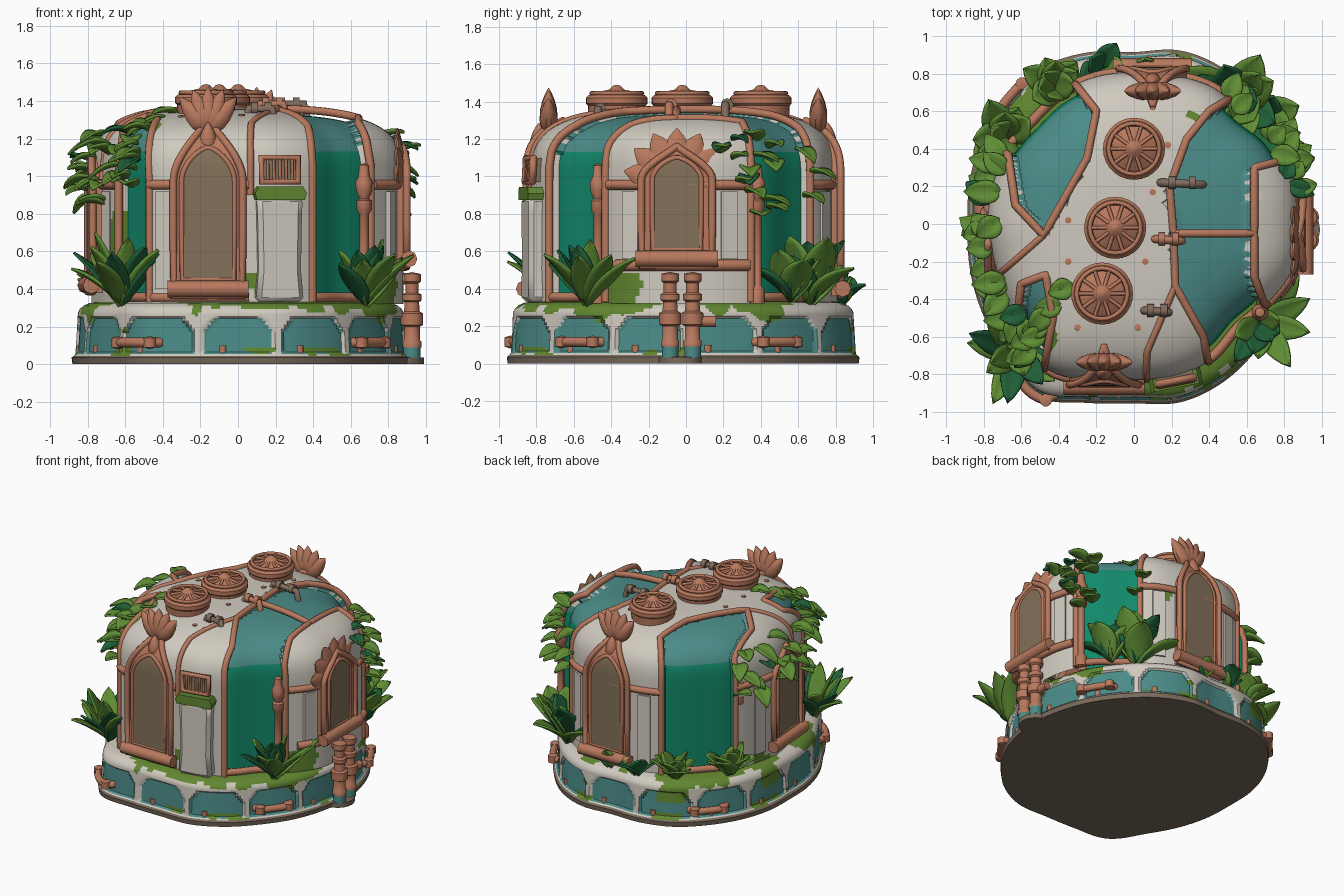
import bpy, bmesh, math, random
from mathutils import Vector, noise

if "Cube" in bpy.data.objects:
    bpy.data.objects.remove(bpy.data.objects["Cube"])
random.seed(4)
PI = math.pi
rad = math.radians

def mat(name, r, g, b):
    m = bpy.data.materials.new(name)
    m.diffuse_color = (r, g, b, 1)
    m.use_nodes = True
    m.node_tree.nodes["Principled BSDF"].inputs["Base Color"].default_value = m.diffuse_color
    return m
WHITE = mat("plaster white", .63, .59, .52)
TERRA = mat("terracotta", .48, .19, .11)
TEAL = mat("teal panel", .07, .26, .245)
GLASS = mat("green glass", .006, .25, .145)
MOSS = mat("moss green", .12, .24, .03)
LEAF = mat("leaf green", .115, .27, .035)
DARK = mat("dark leaf", .015, .12, .04)
STONE = mat("stone brown", .23, .165, .10)
EARTH = mat("earth brown", .19, .145, .105)
METAL = mat("dull metal", .22, .15, .11)

# footprints: radius every 15 degrees starting at -180
BASE = [.88, .90, .93, .97, 1.05, .98, .95, .975, .96, .93, .92, .91, .91, .91, .92, .93, .95, .95, .91, .94, .96, .94, .92, .90]
BODY = [.78, .77, .79, .83, .90, .86, .83, .84, .83, .79, .83, .88, .88, .89, .88, .83, .84, .82, .81, .81, .80, .78, .79, .78]
ZS, H, N = .98, .38, 3.2

def radius(tab, th):
    f = ((th + PI) / (2 * PI) * 24) % 24
    i = int(f); t = f - i
    a, b, c, d = (tab[(i + k) % 24] for k in (-1, 0, 1, 2))
    return b + .5 * t * (c - a + t * (2*a - 5*b + 4*c - d + t * (3*(b - c) + d - a)))

def shrink(z):
    f = min(1, max(0, (z - ZS) / H))
    return (1 - f ** N) ** (1 / N)

def body_pt(th, z, off=0):
    r = radius(BODY, th) * shrink(z) + off
    return Vector((r * math.cos(th), r * math.sin(th), z))

def roof_pt(x, y):
    th = math.atan2(y, x)
    R = radius(BODY, th)
    q = min(1, math.hypot(x, y) / R)
    return Vector((q * R * math.cos(th), q * R * math.sin(th), ZS + H * (1 - q ** N) ** (1 / N)))

def finish(name, bm, mats):
    bmesh.ops.remove_doubles(bm, verts=bm.verts, dist=.0002)
    bmesh.ops.recalc_face_normals(bm, faces=bm.faces)
    me = bpy.data.meshes.new(name)
    bm.to_mesh(me); bm.free()
    for m in mats: me.materials.append(m)
    ob = bpy.data.objects.new(name, me)
    bpy.context.collection.objects.link(ob)
    return ob

def skin(bm, rings, closed=True):
    rows = [[bm.verts.new(p) for p in r] for r in rings]
    n = len(rows[0])
    for a, b in zip(rows, rows[1:]):
        for i in range(n if closed else n - 1):
            bm.faces.new((a[i], a[(i + 1) % n], b[(i + 1) % n], b[i]))
    return rows

def tube(name, pts, r, m, cyclic=False):
    cu = bpy.data.curves.new(name, 'CURVE')
    cu.dimensions = '3D'
    cu.bevel_depth, cu.bevel_resolution, cu.use_fill_caps = r, 2, True
    sp = cu.splines.new('POLY')
    sp.points.add(len(pts) - 1)
    for p, c in zip(sp.points, pts): p.co = (*c, 1)
    sp.use_cyclic_u = cyclic
    cu.materials.append(m)
    bpy.context.collection.objects.link(bpy.data.objects.new(name, cu))

def lathe(name, x, y, prof, m, segs=20):
    bm = bmesh.new()
    skin(bm, [[(x + r * math.cos(2*PI*i/segs), y + r * math.sin(2*PI*i/segs), z) for i in range(segs)] for r, z in prof])
    return finish(name, bm, [m])

def frame(th, ph):
    o = body_pt(th, 0)
    n, u, R = Vector((math.cos(ph), math.sin(ph), 0)), Vector((-math.sin(ph), math.cos(ph), 0)), radius(BODY, th)
    return lambda a, z, d: o + u * a + n * (d - R * (1 - shrink(z))) + Vector((0, 0, z))

def plate(name, fr, rows, d0, d1, m, cu=0):
    """upright slab that follows the wall curve; rows are (height, half width)"""
    bm = bmesh.new()
    rs = skin(bm, [[fr(cu - w, z, d0), fr(cu - w, z, d1), fr(cu + w, z, d1), fr(cu + w, z, d0)] for z, w in rows])
    bm.faces.new(rs[0]); bm.faces.new(rs[-1])
    return finish(name, bm, [m])

def petals(name, fr, z, d, L, W, angles, thick=.05):
    bm = bmesh.new()
    ex, ez, ey = fr(1, .5, 0) - fr(0, .5, 0), Vector((0, 0, 1)), fr(0, .5, 1) - fr(0, .5, 0)
    o = fr(0, .5, d); o.z = z
    for a in angles:
        a = rad(a)
        for v in bmesh.ops.create_uvsphere(bm, u_segments=10, v_segments=8, radius=1)['verts']:
            k = 1.2 * max(0, (1 - v.co.z) / 2) ** .4
            s, t = v.co.x * W * k, (v.co.z + 1) * L / 2
            v.co = o + ex * (s*math.cos(a) + t*math.sin(a)) + ez * (t*math.cos(a) - s*math.sin(a)) + ey * v.co.y * thick * k
    return finish(name, bm, [TERRA])

# glass bays: open plan chains, ends run outward and down the wall
BAYS = [[(.39, -.72), (.37, -.6), (.22, -.33), (.21, -.05), (.64, -.05), (.64, -.28), (.69, -.42)],
        [(.8, .34), (.64, .3), (.64, -.05), (.21, -.05), (.19, .2), (.28, .45), (.4, .6), (.5, .66)],
        [(-.31, .74), (-.2, .6), (-.25, .35), (-.48, -.06), (-.63, .1), (-.67, .37)],
        [(-.62, -.49), (-.6, -.32), (-.47, -.27), (-.43, -.5), (-.48, -.78)]]
POLYS = [c + [(c[-1][0]*1.6, c[-1][1]*1.6), (c[0][0]*1.6, c[0][1]*1.6)] for c in BAYS]

def in_bay(x, y):
    for p in POLYS:
        hit = False
        for (ax, ay), (bx, by) in zip(p, p[1:] + p[:1]):
            if (ay > y) != (by > y) and x < ax + (y - ay) / (by - ay) * (bx - ax): hit = not hit
        if hit: return True
    return False

# plinth with recessed teal panels and moss
SEG = 360
def in_panel(th, z):
    u = abs(((th / (2*PI) * 14) % 1) - .5)
    return .055 < z < .245 - max(0, u - .3) * .5 and u < .44
prof = [(0, 0), (.035, .005), (.045, -.01)] + [(.055 + .011*i, -.015 - .0007*i) for i in range(21)] + [(.295, -.04), (.312, -.06), (.325, -.09)]
rings = []
for z, off in prof:
    ring = []
    for i in range(SEG):
        th = 2 * PI * i / SEG
        r = radius(BASE, th) + off - (.014 if in_panel(th, z) else 0)
        ring.append((r * math.cos(th), r * math.sin(th), z))
    rings.append(ring)
for k in (.35, .7, 1):
    ring = []
    for i in range(SEG):
        th = 2 * PI * i / SEG
        r = (radius(BASE, th) - .09) * (1 - k) + (radius(BODY, th) - .1) * k
        ring.append((r * math.cos(th), r * math.sin(th), .328 + .012 * k))
    rings.append(ring)
bm = bmesh.new()
rows = skin(bm, rings)
bm.faces.new(rows[0])
for f in bm.faces:
    c = f.calc_center_median()
    nz = noise.noise(Vector((c.x, c.y, c.z * 1.2)) * 3.5) + .35 * noise.noise(Vector((c.x, c.y, c.z * .5)) * 11)
    if c.z < .045: f.material_index = 3
    elif c.z > .31 and nz > -.1 or c.z > .16 and nz + (c.z - .3) * 2.5 > .14 or c.z < .09 and nz > .28: f.material_index = 2
    elif in_panel(math.atan2(c.y, c.x), c.z): f.material_index = 1
finish("plinth", bm, [WHITE, TEAL, MOSS, EARTH])

# main body, glass bays sunk in
S2 = 240
levels = [(.32 + .66 * i / 16, 1) for i in range(16)]
for i in range(36):
    a = PI / 2 * i / 36
    levels.append((ZS + H * math.sin(a) ** (2 / N), math.cos(a) ** (2 / N)))
rings = [[(q * radius(BODY, t) * math.cos(t), q * radius(BODY, t) * math.sin(t), z) for t in (2 * PI * i / S2 for i in range(S2))]
         for z, q in levels + [(ZS + H, .001)]]
bm = bmesh.new()
skin(bm, rings)
for f in bm.faces:
    c = f.calc_center_median()
    if in_bay(c.x, c.y): f.material_index = 1 if c.z < 1.14 else 2
    elif noise.noise(c * 3.3) > .45 and c.z < 1.3: f.material_index = 3
for v in bm.verts:
    if in_bay(v.co.x, v.co.y):
        v.co = (v.co.x * .93, v.co.y * .93, v.co.z - .03 * max(0, (v.co.z - ZS) / H))
finish("building_shell", bm, [WHITE, GLASS, TEAL, MOSS])

# terracotta seams around the bays and over the roof
def drape(chain, n=10):
    out = []
    for (ax, ay), (bx, by) in zip(chain, chain[1:]):
        out += [roof_pt(ax + (bx - ax) * i / n, ay + (by - ay) * i / n) for i in range(n)]
    return out + [roof_pt(*chain[-1])]
def down(p, z0=.33):
    th, q0 = math.atan2(p[1], p[0]), roof_pt(*p).z
    return [body_pt(th, z0 + (q0 - z0) * i / 10) for i in range(10)]
for i, c in enumerate(BAYS):
    tube(f"bay_trim_{i}", down(c[0]) + drape(c) + down(c[-1])[::-1], .022, TERRA)
tube("roof_seam_left", drape([(-.48, -.06), (-.73, -.28)]), .018, TERRA)
tube("bay_rib_front", down((.065, -.8), .9) + drape([(.065, -.8), (.07, -.68), (.22, -.33)]), .018, TERRA)

def arc(name, a, b, z, r, off=0.):
    tube(name, [body_pt(rad(a + (b - a) * i / 40), z, off) for i in range(41)], r, TERRA)
for n, a, b in (("front", -122, -86), ("right", -30, 23), ("back", 53, 112), ("left", 151, 217)):
    arc(n + "_band", a, b, .955, .026)
for n, a, b in (("front_right", -61, -32), ("back_right", 23, 53), ("back_left", 112, 151), ("front_left", -142, -86)):
    arc(n + "_foot", a, b, .355, .026, -.01)
arc("right_sill", -26, 22, .525, .03, .01)

# arched doors and windows
def opening(name, th, ph, w, z0, spring, top, spire, sw):
    fr = frame(rad(th), rad(ph))
    def rows(w0, a, s, t, p, n=12):
        return [(a, w0), ((a + s) / 2, w0)] + [(s + (t - s) * i / n, w0 * max(.02, math.cos(PI / 2 * i / n)) ** p) for i in range(n + 1)]
    outer, inner = rows(w, z0, spring, spire, 1.1), rows(sw, z0 + .09, spring, top, .6)
    plate(name + "_frame", fr, outer, -.1, .02, TERRA)
    plate(name + "_panel", fr, inner, -.05, .027, STONE)
    for nm, rw, r in (("_inner_trim", inner, .014), ("_outer_trim", outer, .02)):
        tube(name + nm, [fr(-k, z, .02) for z, k in rw] + [fr(k, z, .02) for z, k in rw[::-1]], r, TERRA, True)
    tube(name + "_sill", [fr(-w - .03, z0 + .04, .03), fr(w + .03, z0 + .04, .03)], .045, TERRA)
    return fr
ff = opening("front_door", -100.8, -90, .185, .36, .97, 1.15, 1.3, .14)
fb = opening("back_door", 83, 90, .18, .36, .97, 1.15, 1.3, .135)
fr_r = opening("right_window", -3.2, 0, .19, .52, .98, 1.1, 1.16, .13)
opening("left_window", 188, 184, .18, .38, .92, 1.05, 1.12, .13)
petals("right_window_crest", fr_r, .97, -.03, .29, .1, (-78, -52, -26, 0, 26, 52, 78), .04)
for n, f in (("front", ff), ("back", fb)):
    petals(n + "_crest", f, 1.24, -.1, .235, .06, (-40, -20, 0, 20, 40))
    petals(n + "_spire", f, 1.12, -.05, .17, .05, (0,))
# slim pilasters beside the openings
for k, (t, z0) in enumerate(((-116, .4), (-20, .56), (15, .56), (62, .4), (104, .4), (166, .4), (208, .4))):
    plate(f"pilaster_{k}", frame(rad(t), rad(t)), [(z0, .045), (.92, .045)], -.06, .012, WHITE)

# front right buttress, mossy ledge and grille
fg = frame(rad(-75), rad(-79))
b = plate("buttress", fg, [(.33, .13), (.5, .115), (.8, .12), (.89, .125)], -.15, .05, WHITE)
b.modifiers.new("round", 'BEVEL').width = .025
plate("buttress_moss", fg, [(.875, .13), (.91, .14), (.945, .12)], -.1, .06, MOSS)
plate("grille_back", fg, [(.97, .1), (1.1, .1)], -.1, .03, STONE)
tube("grille_frame", [fg(a, z, .03) for a, z in ((-.1, .97), (.1, .97), (.1, 1.1), (-.1, 1.1))], .02, TERRA, True)
for i in range(5):
    a = -.066 + .033 * i
    tube(f"grille_bar_{i}", [fg(a, .97, .035), fg(a, 1.1, .035)], .008, TERRA)

# roof vents and studs
for k, (x, y) in enumerate(((0, .4), (-.1, -.02), (-.17, -.37))):
    lathe(f"vent_{k}", x, y, [(.15, 1.3), (.155, 1.38), (.165, 1.39), (.165, 1.42), (.15, 1.435), (.125, 1.435), (.12, 1.415), (.08, 1.44), (.05, 1.455), (.02, 1.485), (0, 1.49)], TERRA, 28)
    for i in range(10):
        a = 2 * PI * i / 10
        tube(f"vent_{k}_rib_{i}", [(x + r * math.cos(a), y + r * math.sin(a), z) for r, z in ((.04, 1.455), (.09, 1.445), (.14, 1.44))], .01, TERRA)
    tube(f"vent_{k}_ring", [(x + .135 * math.cos(i * PI / 12), y + .135 * math.sin(i * PI / 12), 1.445) for i in range(24)], .012, TERRA, True)
for k, (x, y) in enumerate(((.1, .62), (.18, .42), (-.35, .02), (.1, .17), (-.35, -.2), (.06, -.2), (.02, -.55), (-.3, -.55))):
    p = roof_pt(x, y)
    lathe(f"roof_stud_{k}", x, y, [(.018, p.z - .02), (.018, p.z + .005), (0, p.z + .008)], TERRA, 8)

# roof pipes with collars
for k, (x0, x1, y) in enumerate(((.13, .37, .22), (.1, .26, -.08), (.04, .2, -.46))):
    z = 1.385 if k < 2 else 1.36
    m = TERRA if k == 1 else METAL
    tube(f"roof_pipe_{k}", [(x0, y, z - .06), (x0 + .02, y, z), (x1 - .02, y - .01, z), (x1, y - .01, z - .09)], .022, m)
    for j, t in enumerate((.3, .75)):
        x = x0 + (x1 - x0) * t
        tube(f"roof_pipe_{k}_collar_{j}", [(x - .018, y, z), (x + .018, y, z)], .034, m)

# posts at the bay edges
for k, (x, y) in enumerate(((.67, -.47), (.8, .38), (-.68, .33))):
    lathe(f"bay_post_{k}", x, y, [(.04, .32), (.04, .4), (.024, .42), (.024, .8), (.04, .82), (.04, .87), (.025, .88), (.042, .92), (.045, .97), (.03, 1), (.025, 1.06), (0, 1.07)], TERRA, 14)

# twin service pipes on the right and their footing
lathe("pipe_footing", .87, -.03, [(0, 0), (.12, 0), (.12, .035), (0, .04)], EARTH)
for k, y in enumerate((-.085, .035)):
    lathe(f"service_pipe_foot_{k}", .925, y, [(.045, .03), (.045, .1), (0, .1)], TEAL, 14)
    lathe(f"service_pipe_{k}", .925, y, [(.05, .09), (.05, .12), (.042, .13), (.042, .2), (.06, .21), (.06, .27), (.042, .28), (.038, .33), (.052, .34), (.052, .37), (.035, .38), (.035, .43), (.048, .44), (.048, .48), (0, .49)], TERRA, 14)
    tube(f"service_pipe_elbow_{k}", [(.925, y, .45), (.84, y, .46)], .03, TERRA)
tube("service_stub", [(.925, .04, .225), (.925, .16, .225)], .03, TERRA)

# plinth handles and small vent blocks
for k, t in enumerate((-123, -39, 33, 135)):
    pts = []
    for i in range(9):
        th = rad(t - 8.5 + 17 * i / 8)
        r = radius(BASE, th) + (.005 if 0 < i < 8 else -.04)
        pts.append((r * math.cos(th), r * math.sin(th), .115))
    tube(f"plinth_handle_{k}", pts, .026, TERRA)
    for j in (1, 7):
        lathe(f"plinth_handle_{k}_knob_{j}", pts[j][0], pts[j][1], [(0, .08), (.034, .09), (.034, .14), (0, .15)], TERRA, 10)
for k in range(14):
    th = 2 * PI * (k + .3) / 14
    r = radius(BASE, th) - .042
    tube(f"plinth_block_{k}", [(r * math.cos(th), r * math.sin(th), .06), (r * math.cos(th), r * math.sin(th), .1)], .022, TERRA)

# foliage
def leaf(bm, o, az, el, L, W, droop, mi):
    out, side = Vector((math.cos(az), math.sin(az), 0)), Vector((-math.sin(az), math.cos(az), 0))
    rings = []
    for i in range(8):
        s = i / 7
        w = W / 2 * math.sin(PI * min(1, .04 + .96 * s ** .85)) ** .8 + .001
        c = Vector(o) + out * L * s * math.cos(el) + Vector((0, 0, L * (s * math.sin(el) - droop * s * s)))
        rings.append([c + side * w * k + Vector((0, 0, .35 * w * abs(k))) for k in (-1, -.5, 0, .5, 1)])
    n0 = len(bm.faces)
    skin(bm, rings, False)
    bm.faces.ensure_lookup_table()
    for f in bm.faces[n0:]: f.material_index = mi

def plant(name, spots, dark):
    bm = bmesh.new()
    for s in spots: leaf(bm, *s, 1 if random.random() < dark else 0)
    finish(name, bm, [LEAF, DARK]).modifiers.new("thickness", 'SOLIDIFY').thickness = .014

U = random.uniform
for k, (x, y, z, n, L, W) in enumerate(((-.62, -.68, .31, 12, .42, .13), (.68, -.53, .31, 12, .4, .13), (.54, .66, .31, 12, .42, .2), (.68, .56, .33, 6, .32, .18),
                                        (-.69, .46, .31, 10, .28, .17), (-.42, .73, .31, 10, .24, .15), (.06, .84, .32, 3, .17, .11), (-.17, .84, .32, 4, .18, .13))):
    a0 = math.atan2(y, x)
    plant(f"rosette_{k}", [((x, y, z), a0 + rad(-115 + 230 * i / (n - 1)) + U(-.15, .15), rad(U(40, 76)), L * U(.85, 1.1), W, U(.02, .2)) for i in range(n)], .3)
for k, (a, b, z0, z1, n, L) in enumerate(((165, 208, .85, 1.22, 16, .2), (150, 160, .9, 1.2, 5, .18), (-143, -128, .95, 1.34, 18, .18),
                                          (20, 33, .8, 1.2, 11, .18), (12, 18, 1.1, 1.2, 4, .15), (48, 56, .9, 1.15, 3, .18))):
    spots = []
    for i in range(n):
        th = rad(U(a, b))
        spots.append((body_pt(th, z0 + (z1 - z0) * i / max(1, n - 1), -.01), th + U(-.8, .8), rad(U(-5, 35)), L * U(.75, 1.05), L * .6, U(.2, .6)))
    plant(f"hanging_leaves_{k}", spots, .1)

# smooth shading with sharp edges kept
meshes = [o for o in bpy.context.scene.objects if o.type == 'MESH']
for o in meshes: o.select_set(True)
bpy.context.view_layer.objects.active = meshes[0]
bpy.ops.object.shade_smooth_by_angle(angle=rad(38))
